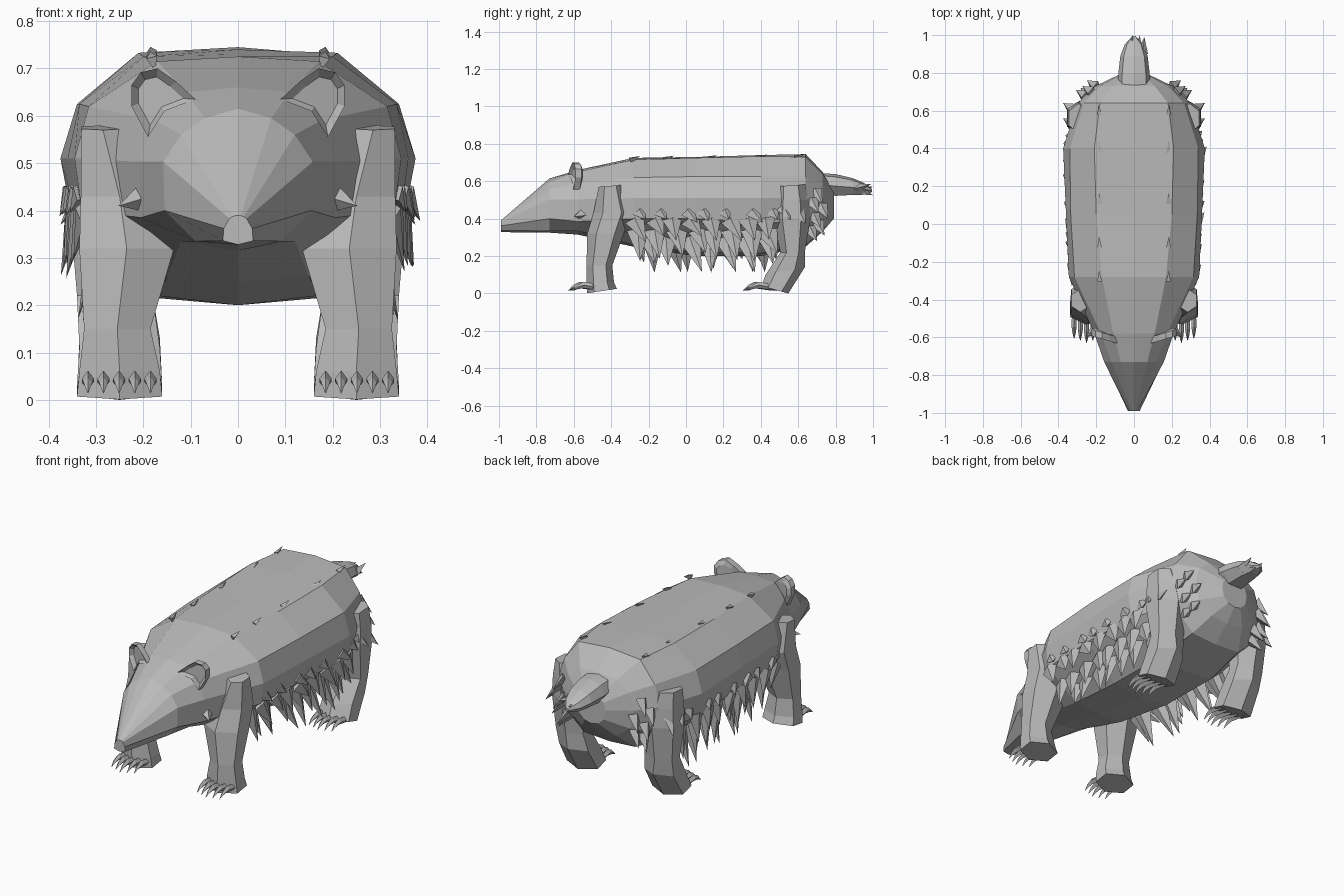
import bpy, bmesh, math, random
from mathutils import Vector

if "Cube" in bpy.data.objects:
    bpy.data.objects.remove(bpy.data.objects["Cube"])

random.seed(4)
fur = bpy.data.materials.new("grey fur")
fur.diffuse_color = (0.5, 0.5, 0.5, 1)
fur.use_nodes = True
fur.node_tree.nodes["Principled BSDF"].inputs["Base Color"].default_value = fur.diffuse_color


def finish(bm, name):
    bmesh.ops.recalc_face_normals(bm, faces=bm.faces[:])
    me = bpy.data.meshes.new(name)
    bm.to_mesh(me)
    bm.free()
    me.materials.append(fur)
    ob = bpy.data.objects.new(name, me)
    bpy.context.collection.objects.link(ob)
    return ob


def loft(bm, rings):
    """Skin a list of equal closed rings and cap both ends."""
    vs = [[bm.verts.new(p) for p in r] for r in rings]
    n = len(vs[0])
    for a, b in zip(vs, vs[1:]):
        for i in range(n):
            bm.faces.new((a[i], a[(i + 1) % n], b[(i + 1) % n], b[i]))
    bm.faces.new(vs[0])
    bm.faces.new(vs[-1])


def spike(bm, base, tip, w, d, sides=4):
    """Pointed tuft: w is its width along the body, d its thickness."""
    base, tip = Vector(base), Vector(tip)
    ax = (tip - base).normalized()
    u = Vector((0, 1, 0)) - ax * ax.y
    u = u.normalized() if u.length > 0.3 else Vector((1, 0, 0))
    v = ax.cross(u).normalized()
    ring = [bm.verts.new(base + u * w * math.cos(t) + v * d * math.sin(t))
            for t in (2 * math.pi * i / sides for i in range(sides))]
    top = bm.verts.new(tip)
    for i in range(sides):
        bm.faces.new((ring[i], ring[(i + 1) % sides], top))
    bm.faces.new(ring)


# Body and head: half sections (x, z) from spine to belly, at each y
sections = [
    (-.99, [(0, .39), (.006, .389), (.012, .387), (.018, .383), (.03, .362), (.032, .336), (0, .328)]),
    (-.73, [(0, .615), (.07, .595), (.12, .56), (.158, .503), (.155, .40), (.09, .335), (0, .325)]),
    (-.58, [(0, .66), (.11, .65), (.175, .59), (.21, .503), (.205, .385), (.12, .335), (0, .315)]),
    (-.28, [(0, .725), (.17, .715), (.315, .62), (.345, .51), (.33, .40), (.15, .26), (0, .25)]),
    (.05, [(0, .73), (.20, .725), (.335, .625), (.36, .51), (.345, .40), (.17, .22), (0, .20)]),
    (.40, [(0, .74), (.21, .733), (.34, .625), (.375, .51), (.35, .38), (.17, .215), (0, .20)]),
    (.64, [(0, .745), (.18, .73), (.265, .62), (.30, .51), (.28, .38), (.15, .26), (0, .25)]),
    (.73, [(0, .65), (.11, .64), (.18, .59), (.205, .50), (.185, .40), (.10, .34), (0, .33)]),
    (.79, [(0, .56), (.04, .55), (.07, .53), (.08, .49), (.07, .44), (.04, .41), (0, .40)]),
]
bm = bmesh.new()
loft(bm, [[(x, y, z) for x, z in h] + [(-x, y, z) for x, z in h[-2:0:-1]]
          for y, h in sections])
finish(bm, "body")


def flank_x(y, z):
    """Half width of the body at a given y and z."""
    for (y0, a), (y1, b) in zip(sections, sections[1:]):
        if y0 <= y <= y1:
            t = (y - y0) / (y1 - y0)
            h = [Vector(p).lerp(Vector(q), t) for p, q in zip(a, b)]
            for p, q in zip(h[1:], h[2:]):
                if p.y >= z >= q.y:
                    return p.x + (q.x - p.x) * (p.y - z) / (p.y - q.y)
    return .1


# Legs: rings of (cx, cy, z, rx, ry, tilt)
front = [(.25, -.45, .013, .09, .08, .012), (.25, -.458, .06, .085, .073, 0),
         (.255, -.463, .15, .07, .069, 0), (.235, -.43, .32, .10, .098, 0),
         (.25, -.395, .43, .082, .10, 0), (.285, -.405, .575, .046, .062, .005)]
rear = [(.25, .475, .02, .09, .072, -.02), (.25, .53, .12, .085, .105, .02),
        (.26, .57, .22, .08, .065, 0), (.265, .565, .40, .09, .10, 0),
        (.28, .565, .50, .072, .09, 0), (.295, .56, .578, .05, .078, .006)]


def leg(rings, side, name):
    bm = bmesh.new()
    out = []
    for cx, cy, z, rx, ry, tilt in rings:
        out.append([(side * (cx + rx * math.sin(t) / .866), cy + ry * math.cos(t),
                     z + tilt * math.cos(t)) for t in (math.pi * i / 3 for i in range(6))])
    loft(bm, out)
    finish(bm, name)


def claws(side, y, name):
    bm = bmesh.new()
    for i in range(5):
        x = side * (.185 + i * .033)
        bend = .012 * abs(i - 2)
        loft(bm, [[(x + r * math.cos(t), yy + bend, z + r * 1.3 * math.sin(t))
                   for t in (0, math.pi / 2, math.pi, 1.5 * math.pi)]
                  for yy, z, r in ((y + .05, .03, .012), (y - .045, .045, .013),
                                   (y - .075, .036, .009), (y - .105, .015, .001))])
    finish(bm, name)


# Ear: rounded outline (x, z), each rim bulging forward to form a cup
ear = [(.09, .635), (.13, .672), (.17, .70), (.205, .692), (.225, .665), (.225, .62), (.19, .555), (.155, .61)]


def make_ear(side, name):
    bm = bmesh.new()
    rings = []
    for dy, s in ((-.012, 1), (.022, 1), (.03, .6)):
        rings.append([(side * (.175 + (x - .175) * s), -.62 + (x - .09) * .3 + dy,
                       .64 + (z - .64) * s) for x, z in ear])
    # hollow front
    rings.insert(0, [(side * (.175 + (x - .175) * .7), -.62 + (x - .09) * .3 + .008,
                      .64 + (z - .64) * .7) for x, z in ear])
    loft(bm, rings)
    finish(bm, name)


for side, word in ((1, "right"), (-1, "left")):
    leg(front, side, word + "_front_leg")
    leg(rear, side, word + "_rear_leg")
    claws(side, -.525, word + "_front_claws")
    claws(side, .41, word + "_rear_claws")
    make_ear(side, word + "_ear")

    # Hanging flank tufts: (base z, drop, outward, width, first y, count, spacing)
    bm = bmesh.new()
    for z, drop, out, w, y0, n, step in ((.44, .055, .022, .04, -.24, 7, .115),
                                         (.40, .12, .02, .055, -.28, 8, .10),
                                         (.34, .15, .03, .06, -.25, 8, .10),
                                         (.30, .16, .045, .06, -.20, 7, .105)):
        for i in range(n):
            y = y0 + i * step + random.uniform(-.02, .02)
            x = flank_x(y, z)
            k = random.uniform(.75, 1.2)
            spike(bm, (side * (x - .008), y, z),
                  (side * (x + out * k), y + random.uniform(.01, .07), z - drop * k), w, .022)
    finish(bm, word + "_flank_tufts")

    # Hip and rump tufts
    bm = bmesh.new()
    for y, z in ((.52, .46), (.60, .44), (.67, .50), (.69, .55), (.68, .42),
                 (.72, .47), (.70, .38), (.66, .35)):
        x = flank_x(y, z)
        if y < .62:
            x = .335
        spike(bm, (side * (x - .01), y, z), (side * (x + .04), y + .04, z - .07), .04, .025)
    finish(bm, word + "_rump_tufts")

    # Small spines along the back
    bm = bmesh.new()
    for y in (.60, .40, .13, -.10, -.28):
        z = .718 + .013 * y
        spike(bm, (side * .18, y - .02, z), (side * .185, y + .035, z + .02), .02, .014, 3)
    finish(bm, word + "_back_spines")

    # Cheek tuft
    bm = bmesh.new()
    spike(bm, (side * .185, -.54, .43), (side * .252, -.60, .41), .045, .04, 4)
    spike(bm, (side * .19, -.53, .42), (side * .215, -.56, .475), .035, .03, 4)
    finish(bm, word + "_cheek_tuft")

# Tail: flat-topped, with pointed tip tufts
bm = bmesh.new()
loft(bm, [[(w * x, y, z + h * v) for x, v in
           ((1, -.1), (.75, .75), (0, 1), (-.75, .75), (-1, -.1), (-.5, -1), (.5, -1))]
          for y, z, w, h in ((.70, .59, .085, .055), (.80, .58, .083, .058),
                             (.89, .572, .072, .045), (.95, .56, .05, .032), (.995, .55, .008, .008))])
for x, y, z in ((.055, .99, .585), (.03, 1.0, .525), (-.01, 1.0, .57)):
    spike(bm, (x * .8, y - .09, .56), (x, y, z), .03, .025)
finish(bm, "tail")
